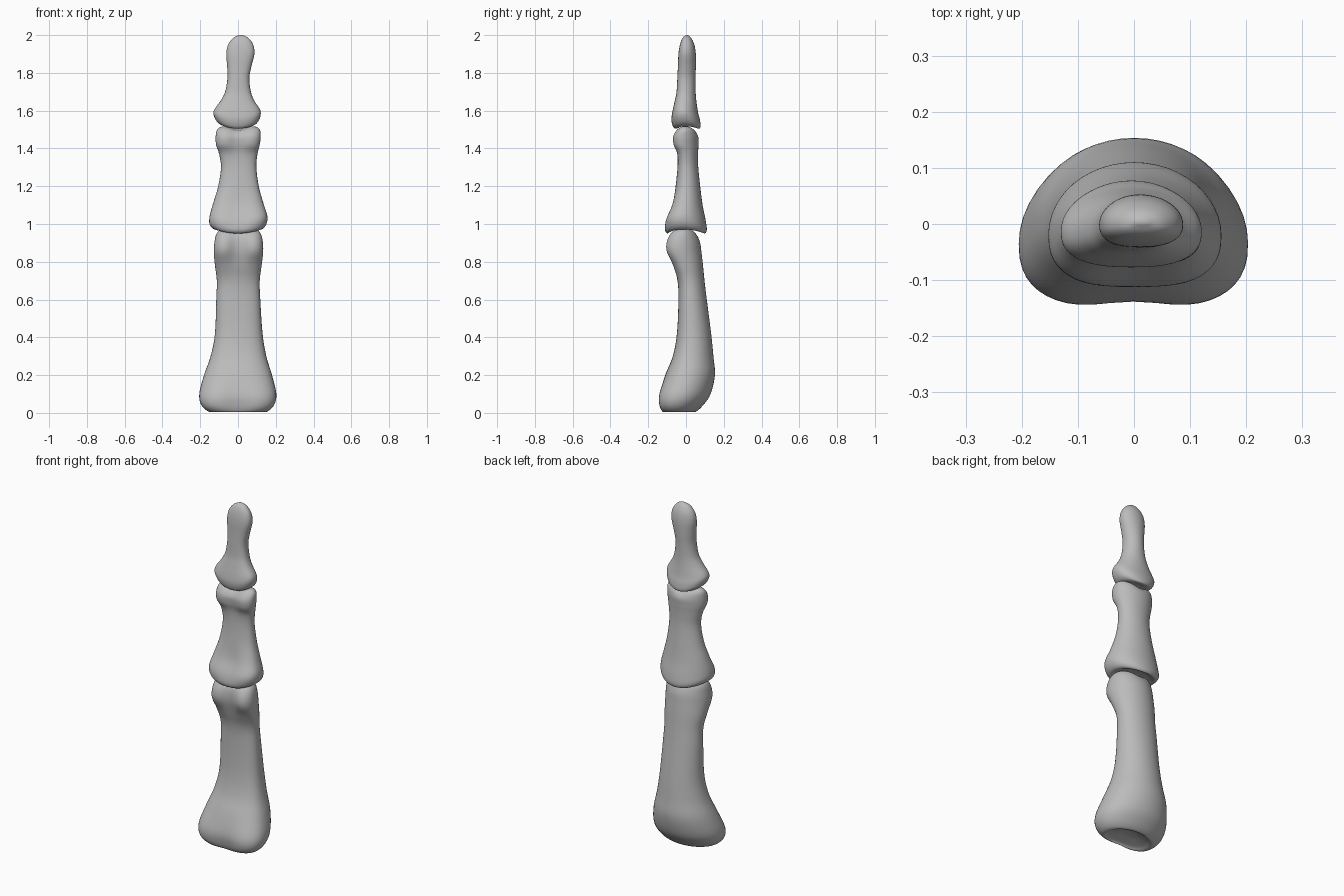
import bpy, bmesh, math
from mathutils import Vector

if "Cube" in bpy.data.objects:
    bpy.data.objects.remove(bpy.data.objects["Cube"])

bone_grey = bpy.data.materials.new("bone_grey")
bone_grey.use_nodes = True
COLOUR = (0.5, 0.5, 0.5, 1)
bone_grey.diffuse_color = COLOUR
bone_grey.node_tree.nodes["Principled BSDF"].inputs["Base Color"].default_value = COLOUR

SIDES, STEPS = 48, 5


def spline(rows):
    """Smooth Catmull-Rom interpolation through the section rows."""
    pts = [rows[0], *rows, rows[-1]]
    out = []
    for a, b, c, d in zip(pts, pts[1:], pts[2:], pts[3:]):
        for i in range(STEPS):
            t = i / STEPS
            out.append([q + t * (r - p) / 2 + t * t * (p - 2.5 * q + 2 * r - s / 2)
                        + t ** 3 * (1.5 * (q - r) + (s - p) / 2)
                        for p, q, r, s in zip(a, b, c, d)])
    return out + [list(rows[-1])]


def section(row):
    """Bone section: domed back, flatter front with an optional middle groove."""
    z, left, right, front, back, groove = row
    cx, hx = (left + right) / 2, (right - left) / 2
    cy = front + 0.43 * (back - front)
    for i in range(SIDES):
        a = math.tau * i / SIDES
        c, s = math.cos(a), math.sin(a)
        if s >= 0:
            x, y = c, s * (back - cy)
        else:
            x = math.copysign(abs(c) ** 0.78, c)
            y = -abs(s) ** 0.78 * (cy - front)
            y += groove * math.exp(-(x / 0.45) ** 2) * abs(s)
        yield Vector((cx + hx * x, cy + y, z))


def bone(name, rows, bow=0, saddle=0):
    """Loft a bone; bow lifts the sides of its base, saddle dips its head."""
    bottom, top = rows[0][0], rows[-1][0]
    bm = bmesh.new()
    rings = []
    for row in spline(rows):
        ring = []
        for p in section(row):
            base = max(0, 1 - (p.z - bottom) / 0.2)
            head = max(0, 1 - (top - p.z) / 0.08)
            p.z += bow * p.x ** 2 * base - saddle * head * math.exp(-(p.x / 0.05) ** 2)
            ring.append(bm.verts.new(p))
        rings.append(ring)
    for low, high in zip(rings, rings[1:]):
        for i in range(SIDES):
            j = (i + 1) % SIDES
            bm.faces.new((low[i], low[j], high[j], high[i]))
    # Close both ends with fans
    for ring in (rings[0], rings[-1]):
        mid = bm.verts.new(sum((v.co for v in ring), Vector()) / SIDES)
        for i in range(SIDES):
            bm.faces.new((ring[i], ring[(i + 1) % SIDES], mid))
    bmesh.ops.recalc_face_normals(bm, faces=bm.faces)
    for f in bm.faces:
        f.smooth = True
    mesh = bpy.data.meshes.new(name)
    bm.to_mesh(mesh)
    bm.free()
    mesh.materials.append(bone_grey)
    ob = bpy.data.objects.new(name, mesh)
    bpy.context.collection.objects.link(ob)


# Section rows: height, left, right, front, back, front groove
bone("lower_finger_bone", [
    (.03, -.04, .04, -.06, .0, 0),
    (.015, -.11, .11, -.11, .03, 0),
    (.005, -.15, .15, -.13, .05, .01),
    (.04, -.193, .19, -.153, .09, .02),
    (.1, -.205, .203, -.152, .13, .015),
    (.2, -.18, .18, -.11, .153, 0),
    (.3, -.145, .15, -.07, .145, 0),
    (.42, -.122, .13, -.048, .133, 0),
    (.6, -.115, .118, -.04, .11, 0),
    (.7, -.112, .115, -.045, .098, 0),
    (.78, -.122, .125, -.075, .09, .01),
    (.85, -.128, .133, -.115, .082, .035),
    (.9, -.125, .132, -.117, .075, .035),
    (.945, -.115, .122, -.095, .06, .02),
    (.97, -.09, .1, -.065, .04, .01),
    (.98, -.04, .05, -.03, .01, 0),
], saddle=.015)

bone("middle_finger_bone", [
    (.98, -.04, .04, -.04, .03, 0),
    (.97, -.09, .09, -.08, .07, 0),
    (.95, -.125, .125, -.096, .098, 0),
    (.97, -.15, .15, -.112, .11, 0),
    (1.02, -.15, .155, -.113, .104, .01),
    (1.1, -.132, .135, -.08, .088, .01),
    (1.2, -.105, .11, -.055, .075, 0),
    (1.3, -.09, .097, -.045, .065, 0),
    (1.37, -.1, .103, -.05, .064, .005),
    (1.42, -.116, .115, -.075, .066, .02),
    (1.465, -.118, .12, -.077, .066, .02),
    (1.5, -.11, .115, -.055, .053, .01),
    (1.517, -.085, .09, -.03, .03, 0),
    (1.522, -.04, .045, -.01, .01, 0),
], bow=1.2, saddle=.025)

bone("fingertip_bone", [
    (1.52, -.03, .03, -.02, .03, 0),
    (1.505, -.08, .075, -.05, .065, 0),
    (1.515, -.113, .105, -.068, .077, 0),
    (1.55, -.13, .12, -.077, .074, 0),
    (1.59, -.122, .115, -.073, .064, 0),
    (1.65, -.09, .085, -.06, .055, 0),
    (1.7, -.068, .068, -.05, .051, 0),
    (1.77, -.056, .06, -.046, .05, 0),
    (1.83, -.057, .07, -.043, .052, 0),
    (1.9, -.062, .087, -.04, .052, 0),
    (1.95, -.052, .08, -.032, .044, 0),
    (1.985, -.025, .055, -.018, .027, 0),
    (2.0, .005, .025, -.0, .01, 0),
], bow=2.2)
